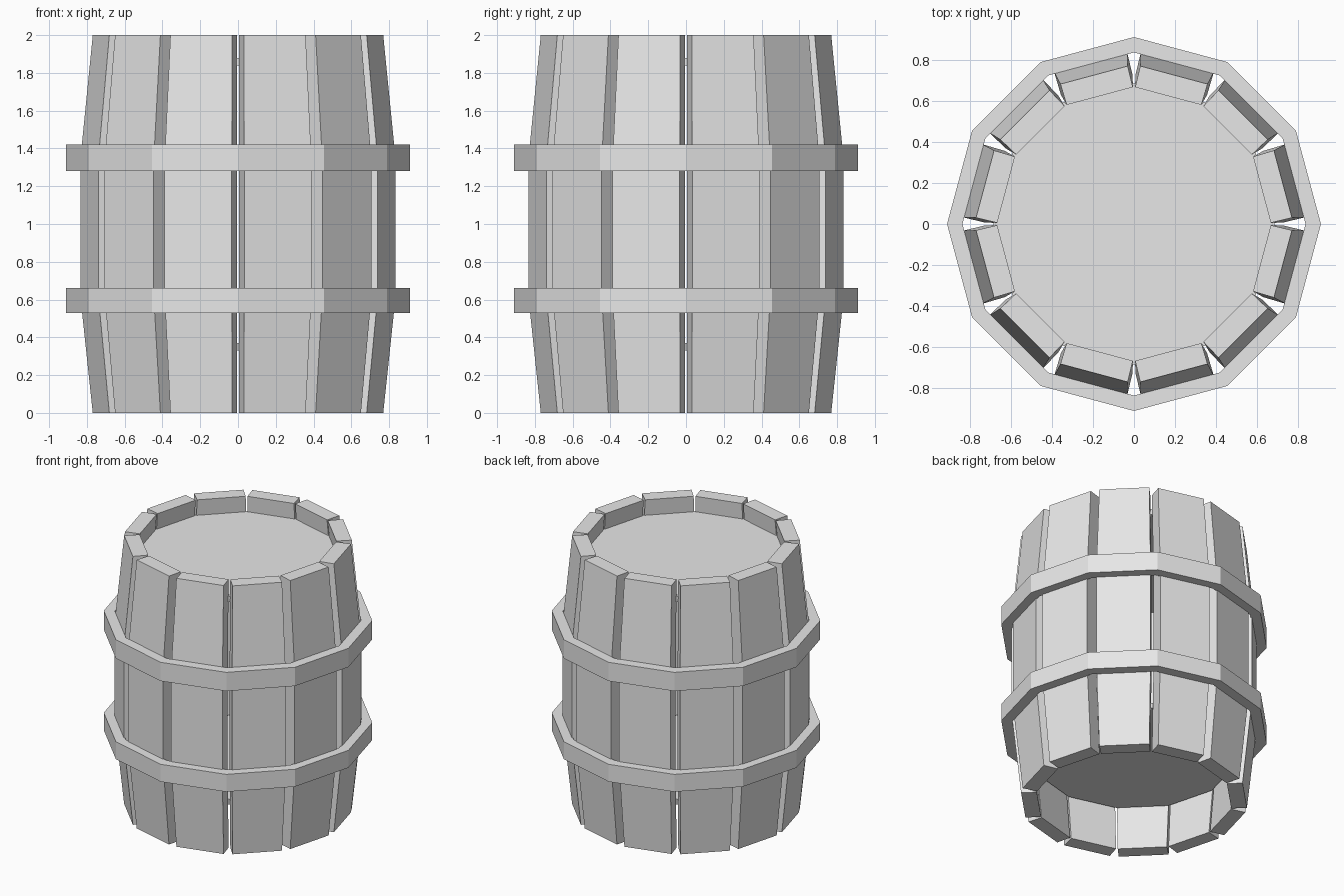
import bpy, bmesh, math
from mathutils import Matrix, Vector

if "Cube" in bpy.data.objects:
    bpy.data.objects.remove(bpy.data.objects["Cube"], do_unlink=True)

SIDES = 12
STEP = math.tau / SIDES

grey = bpy.data.materials.new("pale_grey")
grey.use_nodes = True
grey.diffuse_color = (0.8, 0.8, 0.8, 1)
grey.node_tree.nodes["Principled BSDF"].inputs["Base Color"].default_value = (0.8, 0.8, 0.8, 1)


def finish(name, bm):
    bmesh.ops.recalc_face_normals(bm, faces=bm.faces)
    mesh = bpy.data.meshes.new(name)
    bm.to_mesh(mesh)
    bm.free()
    mesh.materials.append(grey)
    obj = bpy.data.objects.new(name, mesh)
    bpy.context.collection.objects.link(obj)
    return obj


def skin(bm, rings, closed):
    """Join matching loops of vertices with quads; cap the ends or close the loop."""
    n = len(rings[0])
    pairs = list(zip(rings, rings[1:]))
    if closed:
        pairs.append((rings[-1], rings[0]))
    else:
        bm.faces.new(rings[0])
        bm.faces.new(rings[-1])
    for a, b in pairs:
        for i in range(n):
            j = (i + 1) % n
            bm.faces.new((a[i], a[j], b[j], b[i]))


# Staves: one plank section, narrowed at both ends
section = [(0.70, -0.181), (0.815, -0.184), (0.815, 0.184), (0.70, 0.181)]
levels = [(0, 0.921), (0.62, 1), (1.34, 1), (2, 0.921)]
for k in range(SIDES):
    turn = Matrix.Rotation((k + 0.5) * STEP, 3, "Z")
    bm = bmesh.new()
    rings = [[bm.verts.new(turn @ Vector((x * s, y * s, z))) for x, y in section]
             for z, s in levels]
    skin(bm, rings, False)
    finish(f"stave_{k + 1}", bm)


def ring_verts(bm, radius, z):
    return [bm.verts.new((radius * math.cos(i * STEP), radius * math.sin(i * STEP), z))
            for i in range(SIDES)]


# Hoops: flat bands around the staves
for name, low, high in (("lower_hoop", 0.53, 0.66), ("upper_hoop", 1.28, 1.42)):
    bm = bmesh.new()
    profile = [(0.835, low), (0.91, low), (0.91, high), (0.835, high)]
    skin(bm, [ring_verts(bm, r, z) for r, z in profile], True)
    finish(name, bm)

# Lids: thin discs recessed inside the staves
for name, low, high in (("bottom_lid", 0.33, 0.37), ("top_lid", 1.84, 1.88)):
    bm = bmesh.new()
    skin(bm, [ring_verts(bm, 0.685, z) for z in (low, high)], False)
    finish(name, bm)
